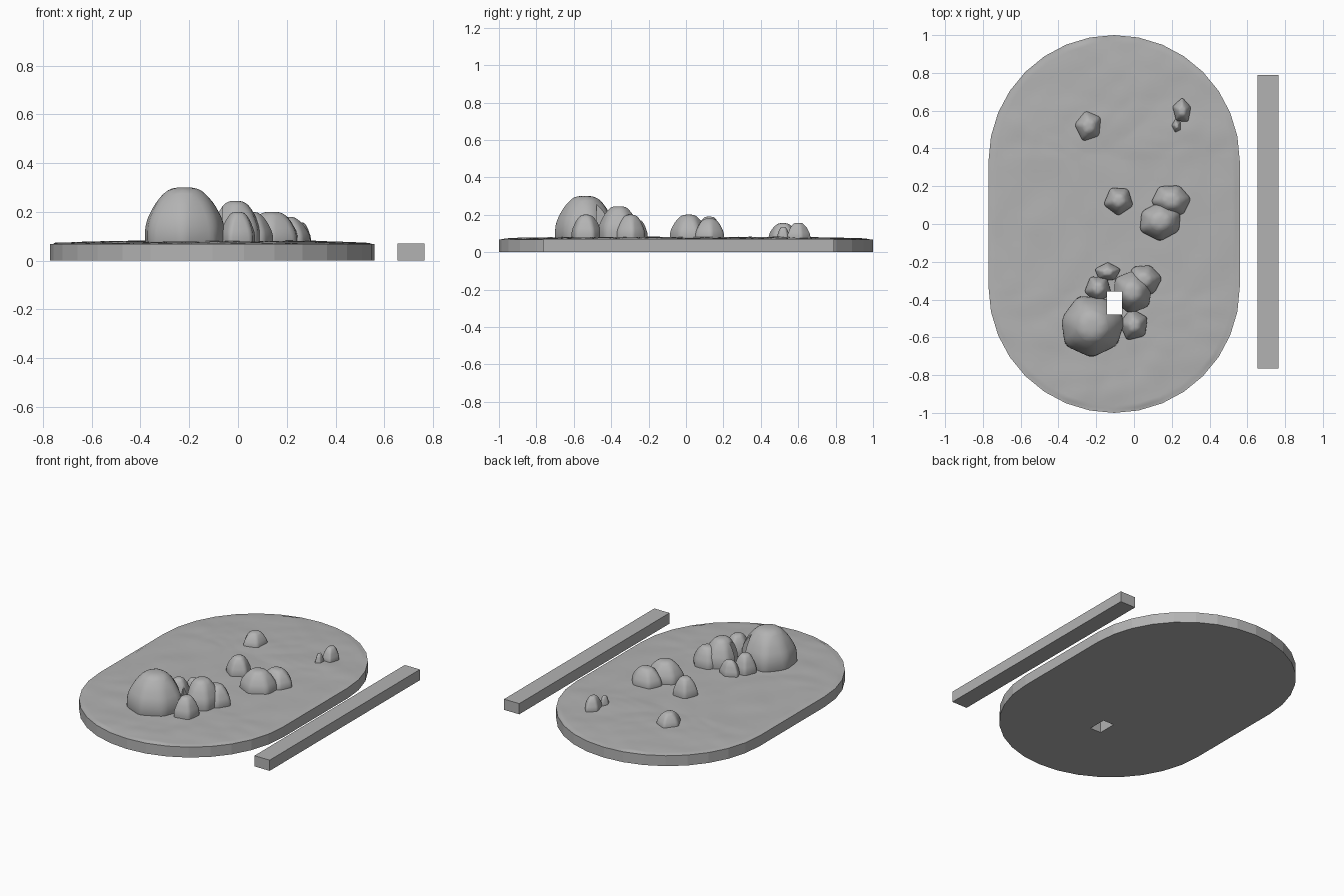
import bpy, bmesh, math, random
from mathutils import Vector, noise

random.seed(7)

cube = bpy.data.objects.get("Cube")
if cube:
    bpy.data.objects.remove(cube, do_unlink=True)

stone = bpy.data.materials.new("stone_grey")
stone.use_nodes = True
GREY = (0.45, 0.45, 0.45, 1)
stone.diffuse_color = GREY
stone.node_tree.nodes["Principled BSDF"].inputs["Base Color"].default_value = GREY

CX, RADIUS, HALF = -0.105, 0.665, 0.335


def finish(bm, name):
    bmesh.ops.recalc_face_normals(bm, faces=bm.faces)
    mesh = bpy.data.meshes.new(name)
    bm.to_mesh(mesh)
    bm.free()
    mesh.materials.append(stone)
    obj = bpy.data.objects.new(name, mesh)
    bpy.context.collection.objects.link(obj)
    return obj


def box(name, lo, hi):
    bm = bmesh.new()
    bmesh.ops.create_cube(bm, size=1)
    for v in bm.verts:
        v.co = [a + (c + 0.5) * (b - a) for a, b, c in zip(lo, hi, v.co)]
    return finish(bm, name)


def bake(obj):
    bpy.context.view_layer.update()
    evaluated = obj.evaluated_get(bpy.context.evaluated_depsgraph_get())
    mesh = bpy.data.meshes.new_from_object(evaluated)
    obj.modifiers.clear()
    obj.data = mesh


def cut(obj, cutter):
    mod = obj.modifiers.new("slot", "BOOLEAN")
    mod.object, mod.operation, mod.solver = cutter, "DIFFERENCE", "EXACT"
    bake(obj)


def outline():
    """Stadium outline as (spine y, direction) pairs, faceted like a 32-gon."""
    pts = []
    for end in (1, -1):
        corners = [Vector((math.cos(a), math.sin(a))) * end
                   for a in (math.pi * i / 16 for i in range(17))]
        for a, b in zip(corners, corners[1:]):
            pts += [(end * HALF, a.lerp(b, k / 4)) for k in range(4)]
        pts += [(end * HALF * (1 - k / 6), corners[-1]) for k in range(12)]
    return pts


def ground_height(x, y, t):
    if t > 0.975:
        return 0.068
    warp = noise.noise(Vector((x * 3, y * 3, 2))) * 0.15
    cells = noise.voronoi(Vector((x * 6 + warp * 6, y * 8, 0)))[0]
    ripple = 0.006 * (0.5 - min(cells[0], 1)) + 0.003 * noise.noise(Vector((x * 5, y * 5, 7)))
    return 0.070 + 0.010 * (1 - t ** 4) + ripple


def make_base():
    bm = bmesh.new()
    path = outline()
    steps = [1, 0.985, 0.97] + [0.94 * (1 - i / 26) for i in range(27)]

    def ring(t, z=None):
        row = []
        for spine, d in path:
            x, y = CX + RADIUS * t * d.x, spine + RADIUS * t * d.y
            row.append(bm.verts.new((x, y, ground_height(x, y, t) if z is None else z)))
        return row

    rows = [ring(1, 0)] + [ring(t) for t in steps]
    n = len(path)
    for level, (a, b) in enumerate(zip(rows, rows[1:])):
        for i in range(n):
            j = (i + 1) % n
            face = bm.faces.new((a[i], a[j], b[j], b[i]))
            face.smooth = level > 0
    bm.faces.new(rows[0][::-1])
    bmesh.ops.remove_doubles(bm, verts=rows[-1], dist=0.0005)
    for e in bm.edges:
        if any(not f.smooth for f in e.link_faces):
            e.smooth = False
    return finish(bm, "ground_base")


def make_rock(name, x, y, rx, ry, top, sides, turn):
    """Tapered many-sided boulder with a small flat crown and softened edges."""
    bm = bmesh.new()
    low = 0.05
    profile = ((0, 1), (0.42, 1), (0.8, 0.7), (1, 0.38))
    jitter = [random.uniform(0.93, 1.07) for _ in range(sides)]
    rows = []
    for h, scale in profile:
        row = []
        for i in range(sides):
            a = turn + math.tau * i / sides
            r = scale * jitter[i] * 1.04
            row.append(bm.verts.new((x + rx * r * math.cos(a), y + ry * r * math.sin(a),
                                     low + h * (top - low))))
        rows.append(row)
    for a, b in zip(rows, rows[1:]):
        for i in range(sides):
            j = (i + 1) % sides
            bm.faces.new((a[i], a[j], b[j], b[i]))
    bm.faces.new(rows[0][::-1])
    bm.faces.new(rows[-1])
    obj = finish(bm, name)
    bevel = obj.modifiers.new("soften", "BEVEL")
    bevel.width = 0.2 * min(rx, ry)
    bevel.segments = 3
    bevel.limit_method = "ANGLE"
    bevel.angle_limit = math.radians(12)
    bake(obj)
    return obj


# Ground slab, side bar and rocks
base = make_base()
box("side_bar", (0.655, -0.765, 0), (0.765, 0.79, 0.07))

ROCKS = [
    ("large_boulder", -0.22, -0.54, 0.175, 0.165, 0.30, 7, 0.2),
    ("cluster_rock_middle", -0.01, -0.36, 0.11, 0.12, 0.245, 6, 0.4),
    ("cluster_rock_left", 0.05, -0.295, 0.092, 0.085, 0.20, 6, 0.1),
    ("cluster_rock_front", 0.0, -0.535, 0.08, 0.082, 0.20, 5, 0.5),
    ("cluster_rock_right", -0.19, -0.34, 0.075, 0.075, 0.195, 5, 0.9),
    ("cluster_rock_back", -0.14, -0.255, 0.07, 0.05, 0.17, 5, 0.3),
    ("middle_rock", -0.08, 0.125, 0.08, 0.08, 0.19, 5, 0.9),
    ("pair_rock_large", 0.14, 0.015, 0.115, 0.1, 0.20, 6, 0.5),
    ("pair_rock_small", 0.197, 0.125, 0.1, 0.083, 0.18, 6, 0.1),
    ("back_rock", -0.24, 0.52, 0.073, 0.083, 0.155, 5, 1.8),
    ("small_rock_back", 0.255, 0.6, 0.05, 0.065, 0.157, 5, 0.3),
    ("small_rock_front", 0.226, 0.52, 0.025, 0.035, 0.135, 5, 0.6),
]
rocks = [make_rock(*r) for r in ROCKS]

# Slot through the slab and the rocks around it
cutter = box("slot_cutter", (-0.142, -0.478, -0.1), (-0.064, -0.358, 0.5))
cutter.hide_render = True
for obj in [base] + rocks[:6]:
    cut(obj, cutter)
bpy.data.objects.remove(cutter, do_unlink=True)

for obj in rocks:
    bpy.ops.object.select_all(action="DESELECT")
    obj.select_set(True)
    bpy.context.view_layer.objects.active = obj
    bpy.ops.object.shade_smooth_by_angle(angle=math.radians(35))
